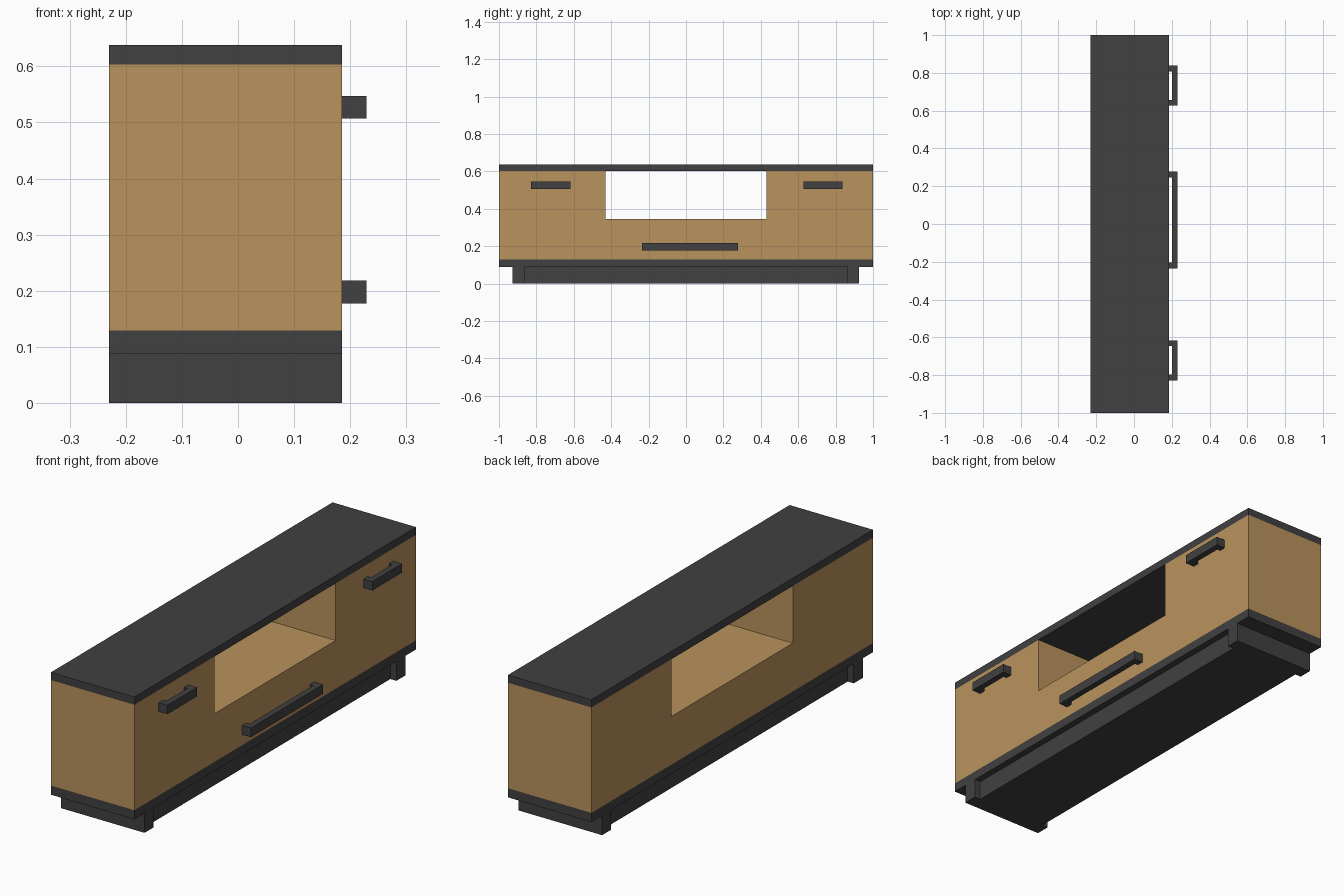
import bpy, bmesh

if "Cube" in bpy.data.objects:
    bpy.data.objects.remove(bpy.data.objects["Cube"])


def material(name, rgb):
    m = bpy.data.materials.new(name)
    m.diffuse_color = (*rgb, 1)
    m.use_nodes = True
    m.node_tree.nodes["Principled BSDF"].inputs["Base Color"].default_value = m.diffuse_color
    return m


WOOD = material("warm wood", (0.49, 0.29, 0.11))
DARK = material("charcoal", (0.052, 0.052, 0.052))
BACK, FRONT = -0.23, 0.185  # depth of the cabinet along x


def extrude_profile(name, pts, axis, lo, hi, mat):
    """Extrude a 2D outline: along x for (y, z) points, along z for (x, y) points."""
    bm = bmesh.new()
    verts = [bm.verts.new((lo, a, b) if axis == "x" else (a, b, lo)) for a, b in pts]
    face = bm.faces.new(verts)
    out = bmesh.ops.extrude_face_region(bm, geom=[face])
    d = hi - lo
    bmesh.ops.translate(bm, vec=(d, 0, 0) if axis == "x" else (0, 0, d),
                        verts=[v for v in out["geom"] if isinstance(v, bmesh.types.BMVert)])
    bmesh.ops.recalc_face_normals(bm, faces=bm.faces)
    mesh = bpy.data.meshes.new(name)
    bm.to_mesh(mesh)
    bm.free()
    mesh.materials.append(mat)
    obj = bpy.data.objects.new(name, mesh)
    bpy.context.collection.objects.link(obj)
    return obj


def slab(name, y0, y1, z0, z1, mat, x0=BACK, x1=FRONT):
    return extrude_profile(name, [(x0, y0), (x1, y0), (x1, y1), (x0, y1)], "z", z0, z1, mat)


def handle(name, y0, y1, z0, z1):
    # Bracket outline: two posts joined by a front bar
    x0, x1, x2, post = FRONT, 0.201, 0.229, 0.03
    pts = [(x0, y0), (x2, y0), (x2, y1), (x0, y1), (x0, y1 - post),
           (x1, y1 - post), (x1, y0 + post), (x0, y0 + post)]
    return extrude_profile(name, pts, "z", z0, z1, DARK)


# Top and bottom boards
slab("top_board", -1, 1, 0.603, 0.638, DARK)
slab("bottom_board", -1, 1, 0.088, 0.129, DARK)

# Cabinet body: U outline leaving the open shelf through the middle
extrude_profile("cabinet_body",
                [(-1, 0.129), (1, 0.129), (1, 0.603), (0.43, 0.603),
                 (0.43, 0.346), (-0.43, 0.346), (-0.43, 0.603), (-1, 0.603)],
                "x", BACK, FRONT, WOOD)

# Feet and the recessed plinth between them
slab("left_foot", -0.928, -0.863, 0, 0.088, DARK)
slab("right_foot", 0.861, 0.924, 0, 0.088, DARK)
slab("plinth", -0.863, 0.861, 0, 0.088, DARK, BACK + 0.03, FRONT - 0.03)

# Door and drawer handles
handle("left_door_handle", -0.828, -0.617, 0.507, 0.547)
handle("right_door_handle", 0.627, 0.838, 0.507, 0.547)
handle("drawer_handle", -0.235, 0.277, 0.177, 0.218)
